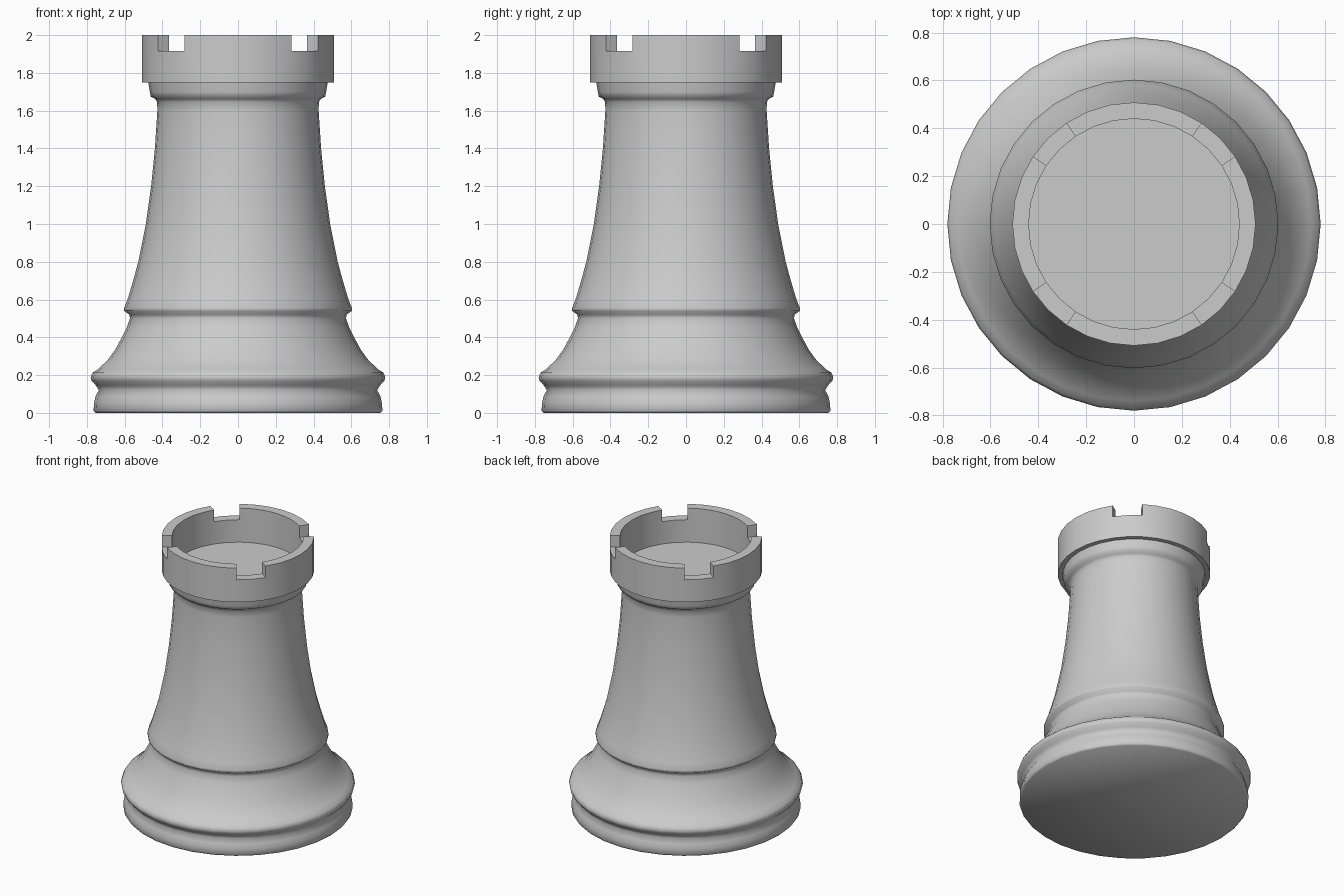
import bpy, bmesh, math

if "Cube" in bpy.data.objects:
    bpy.data.objects.remove(bpy.data.objects["Cube"])

SIDES = 32


def ring(bm, r, z):
    return [bm.verts.new((r * math.cos(2 * math.pi * k / SIDES),
                          r * math.sin(2 * math.pi * k / SIDES), z))
            for k in range(SIDES)]


def strip(bm, a, b, segments=range(SIDES)):
    for k in segments:
        n = (k + 1) % SIDES
        bm.faces.new((a[k], a[n], b[n], b[k]))


def finish(bm, name, angle):
    loose = [v for v in bm.verts if not v.link_faces]
    bmesh.ops.delete(bm, geom=loose, context='VERTS')
    bmesh.ops.recalc_face_normals(bm, faces=bm.faces)
    mesh = bpy.data.meshes.new(name)
    bm.to_mesh(mesh)
    bm.free()
    obj = bpy.data.objects.new(name, mesh)
    bpy.context.collection.objects.link(obj)
    bpy.ops.object.select_all(action='DESELECT')
    obj.select_set(True)
    bpy.context.view_layer.objects.active = obj
    bpy.ops.object.shade_smooth_by_angle(angle=math.radians(angle))
    return obj


# Turned body: foot, base flare, waist ring, shaft and collar
profile = [(0.755, 0), (0.765, 0.012), (0.762, 0.05), (0.755, 0.085), (0.737, 0.12),
           (0.752, 0.145), (0.775, 0.17), (0.78, 0.19), (0.77, 0.213),
           (0.74, 0.232), (0.69, 0.28), (0.65, 0.335), (0.615, 0.40),
           (0.588, 0.455), (0.572, 0.50), (0.575, 0.52), (0.603, 0.54),
           (0.603, 0.555), (0.585, 0.60), (0.555, 0.70), (0.528, 0.80),
           (0.488, 1.0), (0.46, 1.2), (0.44, 1.4), (0.427, 1.6),
           (0.428, 1.645), (0.438, 1.662), (0.462, 1.675), (0.467, 1.70),
           (0.475, 1.75)]
bm = bmesh.new()
rings = [ring(bm, r, z) for r, z in profile]
for a, b in zip(rings, rings[1:]):
    strip(bm, a, b)
bm.faces.new(rings[0])
finish(bm, "body", 60)

# Crown: ledge, wall and four battlements, with the floor disc inside
bm = bmesh.new()
ledge = ring(bm, 0.475, 1.75)
out0, out1, out2 = [ring(bm, 0.508, z) for z in (1.75, 1.915, 2.0)]
in0, in1, in2 = [ring(bm, 0.44, z) for z in (1.75, 1.915, 2.0)]
notches = [k for k in range(SIDES) if k % 8 in (3, 4)]
merlons = [k for k in range(SIDES) if k not in notches]
strip(bm, ledge, out0)
strip(bm, out0, out1)
strip(bm, in1, in0)
strip(bm, out1, in1, notches)
strip(bm, out1, out2, merlons)
strip(bm, out2, in2, merlons)
strip(bm, in2, in1, merlons)
for k in range(SIDES):
    if k % 8 in (3, 5):
        bm.faces.new((out1[k], out2[k], in2[k], in1[k]))
bm.faces.new(in0)
finish(bm, "crown", 40)
